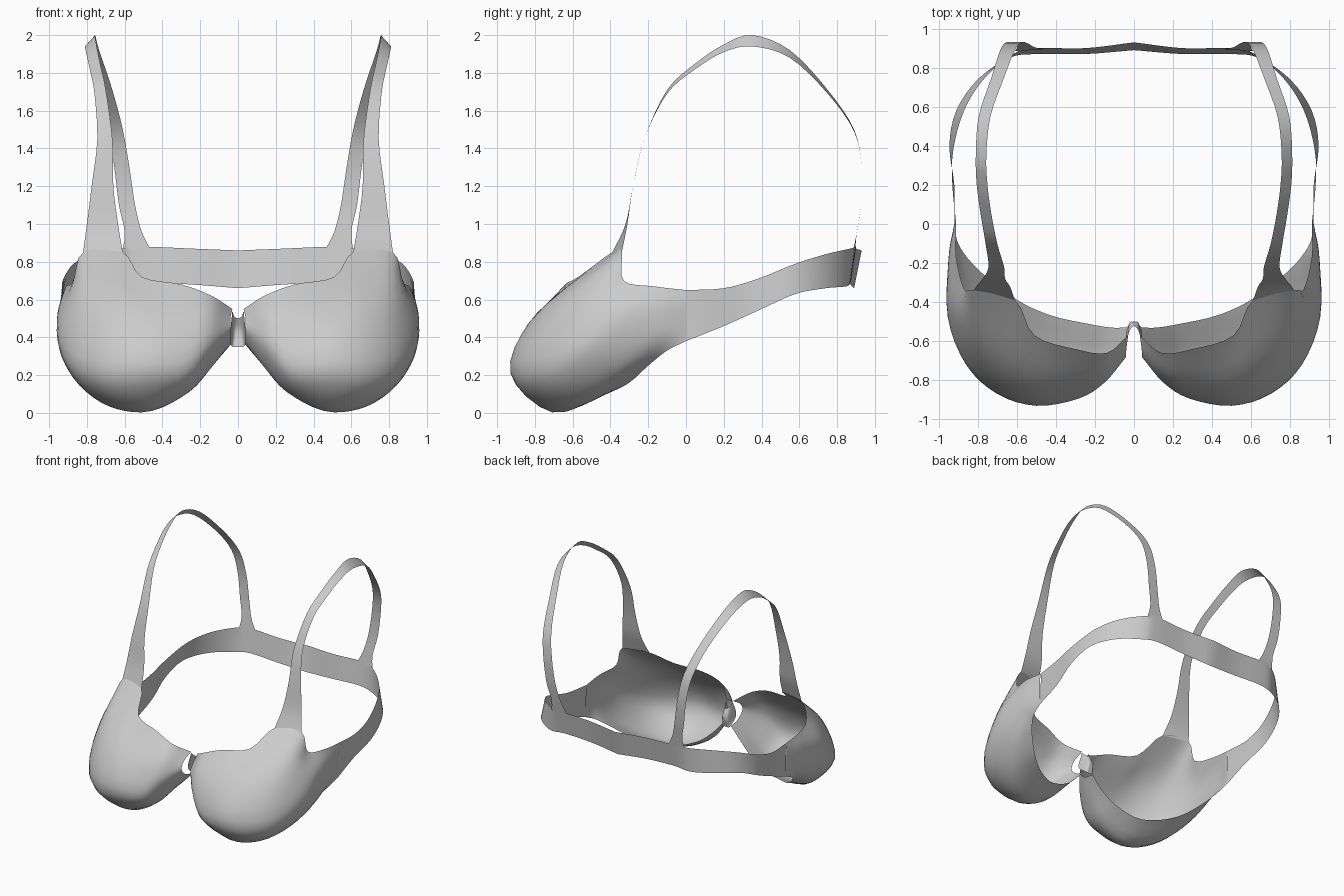
import bpy
import bmesh
import math
from mathutils import Vector

default_cube = bpy.data.objects.get("Cube")
if default_cube:
    bpy.data.objects.remove(default_cube, do_unlink=True)

# One plain fabric colour
fabric = bpy.data.materials.new("light_grey_fabric")
fabric.use_nodes = True
fabric.diffuse_color = (0.6, 0.6, 0.6, 1)
shader = fabric.node_tree.nodes["Principled BSDF"]
shader.inputs["Base Color"].default_value = fabric.diffuse_color
shader.inputs["Roughness"].default_value = 0.8


def smooth_path(points, steps):
    """Curve that passes through every point, as a list of vectors."""
    points = [Vector(point) for point in points]
    if len(points) == 2:
        return points
    before = points[0] * 2 - points[1]
    after = points[-1] * 2 - points[-2]
    padded = [before] + points + [after]
    path = []
    for a, b, c, d in zip(padded, padded[1:], padded[2:], padded[3:]):
        for step in range(steps):
            t = step / steps
            tangent_in, tangent_out = (c - a) / 2, (d - b) / 2
            path.append(b * (2 * t**3 - 3 * t**2 + 1)
                        + tangent_in * (t**3 - 2 * t**2 + t)
                        + c * (3 * t**2 - 2 * t**3)
                        + tangent_out * (t**3 - t**2))
    path.append(points[-1])
    return path


def cloth_panel(name, sections, steps=4):
    """Skin a smooth sheet over the cross-sections and mirror it across x."""
    across = [smooth_path(section, steps) for section in sections]
    lengthwise = [smooth_path(line, steps) for line in zip(*across)]
    columns = list(zip(*lengthwise))

    bm = bmesh.new()
    grid = [[bm.verts.new(point) for point in column] for column in columns]
    for left, right in zip(grid, grid[1:]):
        for low in range(len(left) - 1):
            bm.faces.new((left[low], right[low], right[low + 1], left[low + 1]))
    mesh = bpy.data.meshes.new(name)
    bm.to_mesh(mesh)
    bm.free()
    mesh.materials.append(fabric)

    panel = bpy.data.objects.new(name, mesh)
    bpy.context.collection.objects.link(panel)
    mirror = panel.modifiers.new("Mirror", "MIRROR")
    mirror.use_axis[0] = True
    mirror.use_clip = True
    bpy.ops.object.select_all(action="DESELECT")
    panel.select_set(True)
    bpy.context.view_layer.objects.active = panel
    bpy.ops.object.shade_smooth_by_angle(angle=math.radians(60))
    return panel


# Cups: sections from the centre out to the side, each from underwire to top edge
cloth_panel("cups", [
    [(.04, -.53, .36), (.04, -.62, .38), (.04, -.68, .44), (.04, -.65, .5), (.03, -.57, .55)],
    [(.12, -.53, .27), (.14, -.7, .25), (.15, -.81, .35), (.15, -.77, .5), (.14, -.66, .62)],
    [(.24, -.51, .17), (.26, -.72, .11), (.28, -.89, .22), (.3, -.83, .46), (.3, -.64, .68)],
    [(.42, -.47, .1), (.46, -.72, .01), (.5, -.93, .21), (.49, -.83, .48), (.51, -.57, .72)],
    [(.58, -.4, .11), (.64, -.65, .02), (.7, -.87, .2), (.66, -.75, .54), (.61, -.39, .85)],
    [(.72, -.3, .16), (.79, -.52, .1), (.86, -.72, .24), (.83, -.62, .56), (.82, -.34, .85)],
    [(.83, -.2, .25), (.9, -.35, .24), (.95, -.48, .36), (.94, -.42, .54), (.87, -.33, .7)],
    [(.9, -.1, .33), (.94, -.16, .4), (.95, -.18, .5), (.94, -.18, .59), (.91, -.17, .67)],
    [(.92, 0, .38), (.92, 0, .45), (.92, 0, .52), (.92, 0, .59), (.91, 0, .65)],
])

# Band: bottom and top edge, from the side round to the middle of the back
cloth_panel("back_band", [
    [(.92, 0, .38), (.91, 0, .65)],
    [(.92, .2, .46), (.93, .2, .66)],
    [(.945, .4, .55), (.925, .38, .71)],
    [(.91, .58, .63), (.87, .58, .79)],
    [(.8, .74, .66), (.77, .74, .84)],
    [(.64, .85, .67), (.62, .87, .87)],
    [(.5, .87, .69), (.5, .9, .88)],
    [(.25, .87, .68), (.25, .9, .87)],
    [(0, .89, .66), (0, .93, .86)],
])

# Shoulder straps: outer and inner edge, from the cup over to the band
cloth_panel("shoulder_straps", [
    [(.82, -.34, .85), (.61, -.39, .85)],
    [(.8, -.31, 1), (.635, -.32, 1)],
    [(.775, -.28, 1.2), (.66, -.28, 1.2)],
    [(.745, -.22, 1.45), (.665, -.22, 1.45)],
    [(.76, -.1, 1.69), (.7, -.1, 1.71)],
    [(.785, .05, 1.82), (.73, .05, 1.85)],
    [(.805, .2, 1.91), (.75, .2, 1.95)],
    [(.81, .35, 1.94), (.756, .35, 2)],
    [(.795, .55, 1.88), (.735, .55, 1.92)],
    [(.73, .75, 1.69), (.665, .75, 1.71)],
    [(.685, .89, 1.49), (.61, .89, 1.5)],
    [(.655, .93, 1.3), (.575, .93, 1.3)],
    [(.63, .925, 1.1), (.545, .925, 1.1)],
    [(.6, .905, .96), (.51, .905, .96)],
    [(.61, .885, .86), (.46, .895, .86)],
])

# Bridge: small gathered strip joining the cups
cloth_panel("centre_bridge", [
    [(0, -.52, .35), (0, -.5, .43), (0, -.52, .5)],
    [(.025, -.52, .35), (.025, -.51, .43), (.02, -.54, .51)],
    [(.04, -.53, .36), (.04, -.6, .43), (.03, -.57, .54)],
])
